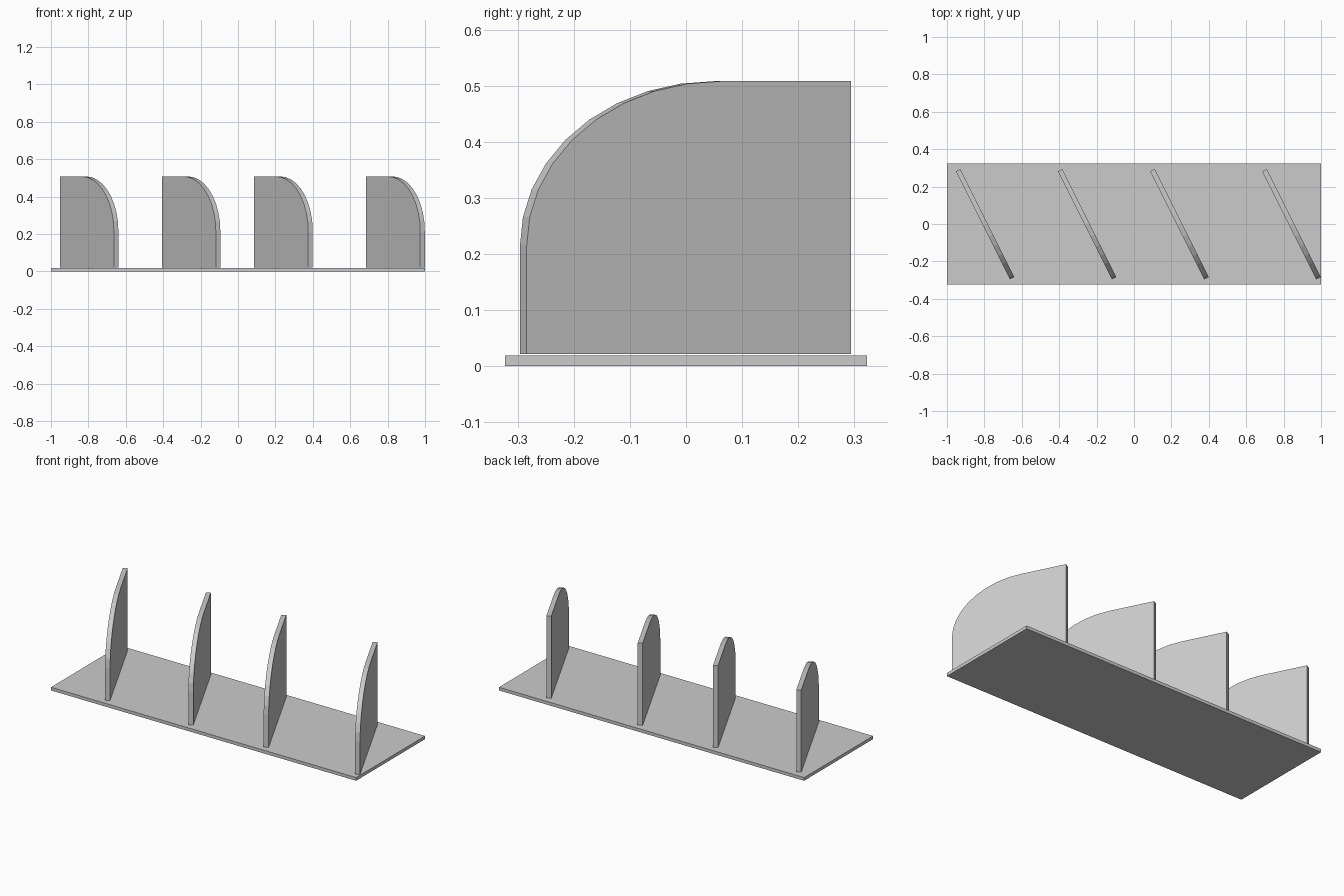
import bpy, bmesh, math
from mathutils import Matrix

if "Cube" in bpy.data.objects:
    bpy.data.objects.remove(bpy.data.objects["Cube"])

def make_object(name, bm):
    bmesh.ops.recalc_face_normals(bm, faces=bm.faces)
    mesh = bpy.data.meshes.new(name)
    bm.to_mesh(mesh)
    bm.free()
    obj = bpy.data.objects.new(name, mesh)
    bpy.context.collection.objects.link(obj)
    return obj

# Flat base board
bm = bmesh.new()
bmesh.ops.create_cube(bm, size=1, matrix=Matrix.Translation((0, 0, 0.0095)) @ Matrix.Diagonal((2, 0.645, 0.019, 1)))
make_object("base_board", bm)

# Divider: side profile with an elliptical front corner, extruded to thickness
HALF, THICK, BOTTOM, TOP = 0.323, 0.027, 0.022, 0.508
RU, RZ, SEGMENTS = 0.387, 0.293, 9

def divider(name, x):
    pts = [(-HALF, BOTTOM), (HALF, BOTTOM), (HALF, TOP)]
    for i in range(SEGMENTS, -1, -1):
        a = math.radians(90 * i / SEGMENTS)
        pts.append((-HALF + RU * (1 - math.cos(a)), TOP - RZ * (1 - math.sin(a))))
    bm = bmesh.new()
    face = bm.faces.new([bm.verts.new((u, -THICK / 2, z)) for u, z in pts])
    ext = bmesh.ops.extrude_face_region(bm, geom=[face], use_keep_orig=True)
    moved = [g for g in ext["geom"] if isinstance(g, bmesh.types.BMVert)]
    bmesh.ops.translate(bm, verts=moved, vec=(0, THICK, 0))
    obj = make_object(name, bm)
    obj.location = (x, -0.001, 0)
    obj.rotation_euler.z = math.radians(116.57)

# Four slanted dividers along the board
for n, x in enumerate((-0.796, -0.251, 0.243, 0.842), 1):
    divider(f"divider_{n}", x)
